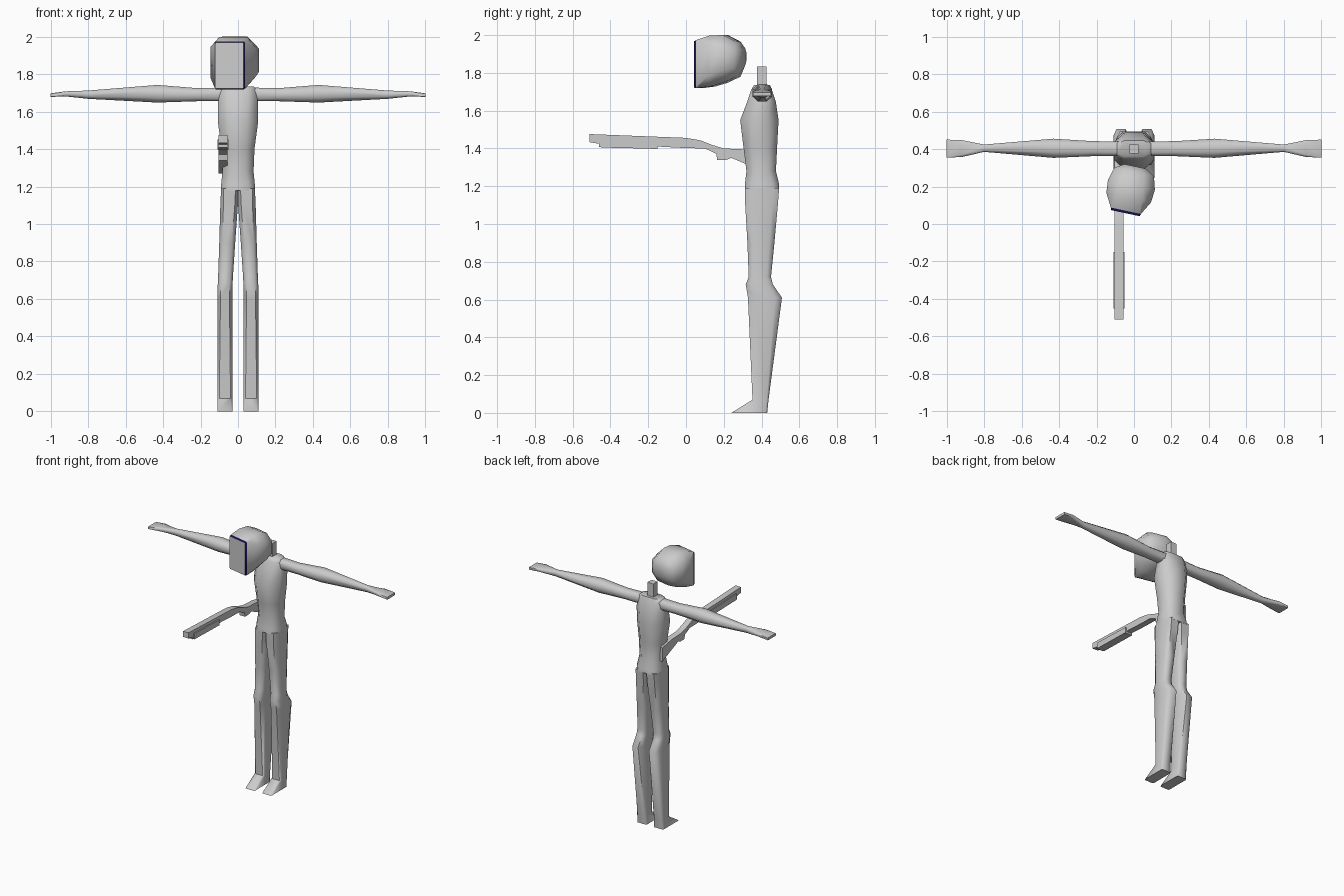
import bpy, bmesh, math
from mathutils import Vector, Matrix

if "Cube" in bpy.data.objects:
    bpy.data.objects.remove(bpy.data.objects["Cube"])


def material(name, rgb):
    m = bpy.data.materials.new(name)
    m.diffuse_color = (*rgb, 1)
    m.use_nodes = True
    m.node_tree.nodes["Principled BSDF"].inputs["Base Color"].default_value = m.diffuse_color
    return m


grey = material("light grey", (0.6, 0.6, 0.6))
navy = material("navy", (0.012, 0.006, 0.1))


def finish(name, bm, angle, mats=(grey,)):
    bmesh.ops.recalc_face_normals(bm, faces=bm.faces)
    me = bpy.data.meshes.new(name)
    bm.to_mesh(me)
    bm.free()
    for m in mats:
        me.materials.append(m)
    ob = bpy.data.objects.new(name, me)
    bpy.context.collection.objects.link(ob)
    bpy.ops.object.select_all(action='DESELECT')
    ob.select_set(True)
    bpy.context.view_layer.objects.active = ob
    bpy.ops.object.shade_smooth_by_angle(angle=math.radians(angle))
    return ob


def section(u0, u1, v0, v1, c):
    """Eight-sided section: rectangle with corners cut by the fraction c."""
    uc, vc, a, b = (u0 + u1) / 2, (v0 + v1) / 2, (u1 - u0) / 2, (v1 - v0) / 2
    k = 1 - c
    pts = [(1, -k), (1, k), (k, 1), (-k, 1), (-1, k), (-1, -k), (-k, -1), (k, -1)]
    return [(uc + a * p, vc + b * q) for p, q in pts]


def loft(rings):
    """Skin a list of rings of 3D points and cap both ends."""
    bm = bmesh.new()
    vs = [[bm.verts.new(p) for p in r] for r in rings]
    n = len(vs[0])
    for a, b in zip(vs, vs[1:]):
        for i in range(n):
            j = (i + 1) % n
            bm.faces.new((a[i], a[j], b[j], b[i]))
    bm.faces.new(vs[0])
    bm.faces.new(vs[-1])
    return bm


def box(name, x0, x1, y0, y1, z0, z1):
    rings = [[(x0, y0, z), (x1, y0, z), (x1, y1, z), (x0, y1, z)] for z in (z0, z1)]
    return finish(name, loft(rings), 30)


# torso: height, half width, front y, back y, corner cut
torso = [(1.18, .09, .312, .493, .35), (1.21, .09, .312, .493, .4),
         (1.28, .083, .32, .476, .5), (1.40, .088, .305, .482, .5),
         (1.55, .108, .287, .49, .55), (1.65, .106, .325, .475, .5),
         (1.71, .10, .345, .455, .45), (1.735, .085, .36, .445, .4)]
finish("torso", loft([[(x, y, z) for x, y in section(-w, w, f, b, c)]
                      for z, w, f, b, c in torso]), 60)

# neck
box("neck", -.025, .025, .377, .425, 1.70, 1.835)

# legs with feet: height, inner x, outer x, front y, back y, corner cut
leg = [(1.19, 0, .09, .312, .493, .3), (1.11, 0, .094, .313, .487, .35),
       (.90, .015, .10, .325, .468, .4), (.72, .027, .106, .332, .45, .4),
       (.68, .029, .108, .316, .46, .4), (.61, .03, .109, .328, .508, .4),
       (.07, .03, .11, .352, .437, .25), (0, .03, .11, .24, .43, .12)]
# arms with hands: x, front y, back y, bottom z, top z, corner cut
arm = [(.06, .365, .44, 1.655, 1.728, .4), (.22, .362, .442, 1.655, 1.725, .5),
       (.43, .353, .455, 1.648, 1.742, .55), (.80, .385, .424, 1.668, 1.712, .5),
       (.92, .357, .448, 1.681, 1.708, .3), (1.0, .355, .45, 1.678, 1.697, .1)]
for s, side in ((1, "right"), (-1, "left")):
    finish(side + "_leg", loft([[(s * x, y, z) for x, y in section(i, o, f, b, c)]
                                for z, i, o, f, b, c in leg]), 60)
    finish(side + "_arm", loft([[(s * x, y, z) for y, z in section(f, b, lo, hi, c)]
                                for x, f, b, lo, hi, c in arm]), 60)

# head, front to back: y, half width, bottom z, top z, corner cut
head = [(-.125, .078, 1.722, 1.968, .05), (-.112, .082, 1.719, 1.974, .05),
        (-.04, .122, 1.728, 1.998, .4), (.03, .128, 1.748, 2.0, .5),
        (.10, .108, 1.78, 1.965, .5), (.13, .06, 1.84, 1.93, .5)]
bm = loft([[(x, y, z) for x, z in section(-w, w, lo, hi, c)]
           for y, w, lo, hi, c in head])
# dark rim around the face
face = min(bm.faces, key=lambda f: f.calc_center_median().y)
for e in face.edges:
    for f in e.link_faces:
        if f != face:
            f.material_index = 1
for f in bmesh.ops.inset_region(bm, faces=[face], thickness=.006)["faces"]:
    f.material_index = 1
bmesh.ops.transform(bm, verts=bm.verts, matrix=Matrix.Translation(
    Vector((-.02, .18, 0))) @ Matrix.Rotation(math.radians(-12), 4, 'Z'))
finish("head", bm, 50, (grey, navy))

# rifle: side outline as (y, z), extruded across
outline = [(-.51, 1.433), (-.46, 1.425), (-.46, 1.408), (-.15, 1.397), (-.15, 1.41),
           (0, 1.402), (.10, 1.40), (.16, 1.372), (.165, 1.34), (.215, 1.34),
           (.24, 1.35), (.43, 1.27), (.43, 1.375), (.31, 1.395), (.20, 1.40),
           (.14, 1.418), (.08, 1.442), (0, 1.456), (-.51, 1.476)]
finish("rifle", loft([[(x, y, z) for y, z in outline] for x in (-.103, -.057)]), 30)
# rifle fore grip, slightly wider than the barrel
grip = [(-.45, 1.405, 1.45), (-.15, 1.398, 1.44)]
finish("rifle_fore_grip", loft([[(-.11, y, a), (-.05, y, a), (-.05, y, b), (-.11, y, b)]
                                for y, a, b in grip]), 30)
